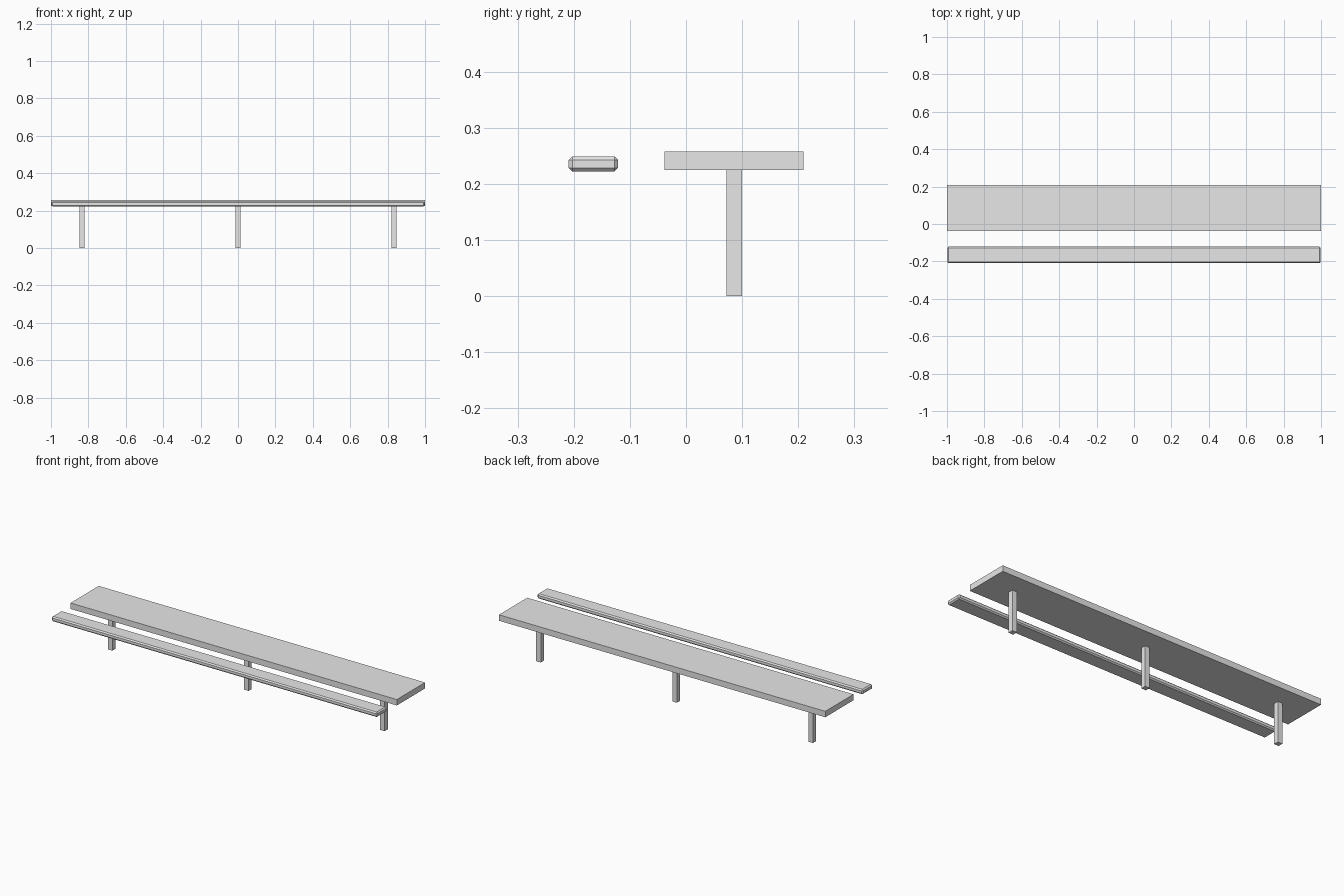
import bpy

if "Cube" in bpy.data.objects:
    bpy.data.objects.remove(bpy.data.objects["Cube"])

grey = bpy.data.materials.new("plain_grey")
grey.diffuse_color = (0.8, 0.8, 0.8, 1.0)
grey.use_nodes = True
grey.node_tree.nodes["Principled BSDF"].inputs["Base Color"].default_value = grey.diffuse_color


def box(name, lo, hi, bevel=0.0):
    """Axis-aligned box between two corners, with optional chamfered edges."""
    centre = [(a + b) / 2 for a, b in zip(lo, hi)]
    bpy.ops.mesh.primitive_cube_add(size=1, location=centre)
    ob = bpy.context.object
    ob.name = name
    ob.scale = [b - a for a, b in zip(lo, hi)]
    bpy.ops.object.transform_apply(location=False, rotation=False, scale=True)
    ob.data.materials.append(grey)
    if bevel:
        mod = ob.modifiers.new("chamfer", 'BEVEL')
        mod.width = bevel
        mod.segments = 1
    return ob


# Wide seat board
box("seat_board", (-1, -0.038, 0.225), (1, 0.209, 0.258))

# Narrow chamfered rail in front of the seat
box("front_rail", (-0.998, -0.209, 0.222), (0.998, -0.121, 0.249), bevel=0.0065)

# Three square posts under the seat
for side, x in (("left", -0.834), ("middle", 0.0), ("right", 0.834)):
    box(side + "_post", (x - 0.014, 0.072, 0), (x + 0.014, 0.1, 0.225))
